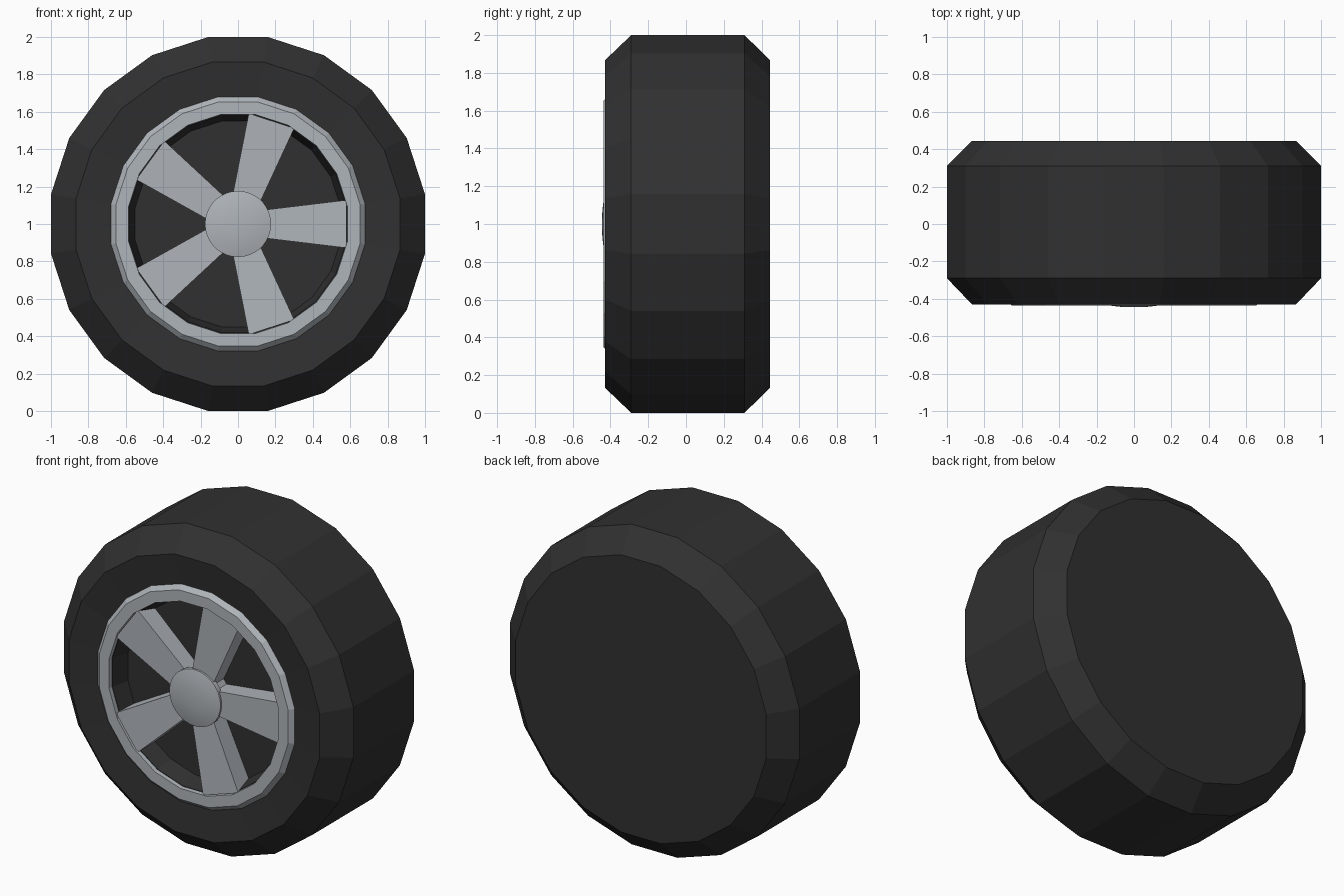
import bpy, math

if "Cube" in bpy.data.objects:
    bpy.data.objects.remove(bpy.data.objects["Cube"])

SIDES = 20
CZ = 1.0


def material(name, rgb):
    m = bpy.data.materials.new(name)
    m.diffuse_color = (*rgb, 1)
    m.use_nodes = True
    m.node_tree.nodes["Principled BSDF"].inputs["Base Color"].default_value = m.diffuse_color
    return m


rubber = material("black_rubber", (0.030, 0.030, 0.030))
alloy = material("silver_alloy", (0.43, 0.46, 0.49))


def add_mesh(name, verts, faces, mat):
    me = bpy.data.meshes.new(name)
    me.from_pydata(verts, [], faces)
    me.materials.append(mat)
    ob = bpy.data.objects.new(name, me)
    bpy.context.collection.objects.link(ob)
    return ob


def lathe(name, profile, n, mat, closed=False):
    """Spin (flat radius, y) points about the wheel axle, front to back."""
    k = 1 / math.cos(math.pi / n)
    verts, faces = [], []
    for r, y in profile:
        for i in range(n):
            a = 2 * math.pi * (i + 0.5) / n
            verts.append((r * k * math.cos(a), y, CZ + r * k * math.sin(a)))
    m = len(profile)
    for j in range(m if closed else m - 1):
        p, q = j * n, (j + 1) % m * n
        for i in range(n):
            e = (i + 1) % n
            faces.append((p + i, p + e, q + e, q + i))
    if not closed:
        faces.append(tuple(range(n))[::-1])
        faces.append(tuple(range((m - 1) * n, m * n)))
    ob = add_mesh(name, verts, faces, mat)
    # consistent outward normals
    bpy.ops.object.select_all(action='DESELECT')
    bpy.context.view_layer.objects.active = ob
    ob.select_set(True)
    bpy.ops.object.mode_set(mode='EDIT')
    bpy.ops.mesh.select_all(action='SELECT')
    bpy.ops.mesh.normals_make_consistent(inside=False)
    bpy.ops.object.mode_set(mode='OBJECT')
    return ob


# Tyre: recessed dish in front, solid flat back
lathe("tyre", [(0.55, -0.30), (0.58, -0.41), (0.684, -0.41), (0.866, -0.43),
               (1.0, -0.29), (1.0, 0.31), (0.866, 0.445)], SIDES, rubber)

# Rim ring with bevelled outer edge
lathe("rim", [(0.583, -0.405), (0.585, -0.437), (0.653, -0.437), (0.684, -0.405)],
      SIDES, alloy, closed=True)

# Five flared spokes
section = [(0.08, 0.068, -0.41), (0.58, 0.128, -0.427)]
for s in range(5):
    a = 2 * math.pi * s / 5
    c, d = math.cos(a), math.sin(a)
    verts = []
    for r, w, front in section:
        for t, y in ((-w, front), (w, front), (w, -0.295), (-w, -0.295)):
            verts.append((r * c - t * d, y, CZ + r * d + t * c))
    add_mesh(f"spoke_{s + 1}", verts,
             [(0, 1, 2, 3), (7, 6, 5, 4), (0, 4, 5, 1), (1, 5, 6, 2),
              (2, 6, 7, 3), (3, 7, 4, 0)], alloy)

# Hub barrel behind the cap
lathe("hub", [(0.15, -0.41), (0.15, -0.295)], 20, alloy)

# Slightly domed round centre cap
cap = lathe("centre_cap", [(0.02, -0.445), (0.07, -0.443), (0.13, -0.436),
                           (0.176, -0.425), (0.176, -0.395)], 40, alloy)
bpy.ops.object.shade_smooth_by_angle(angle=math.radians(35))
